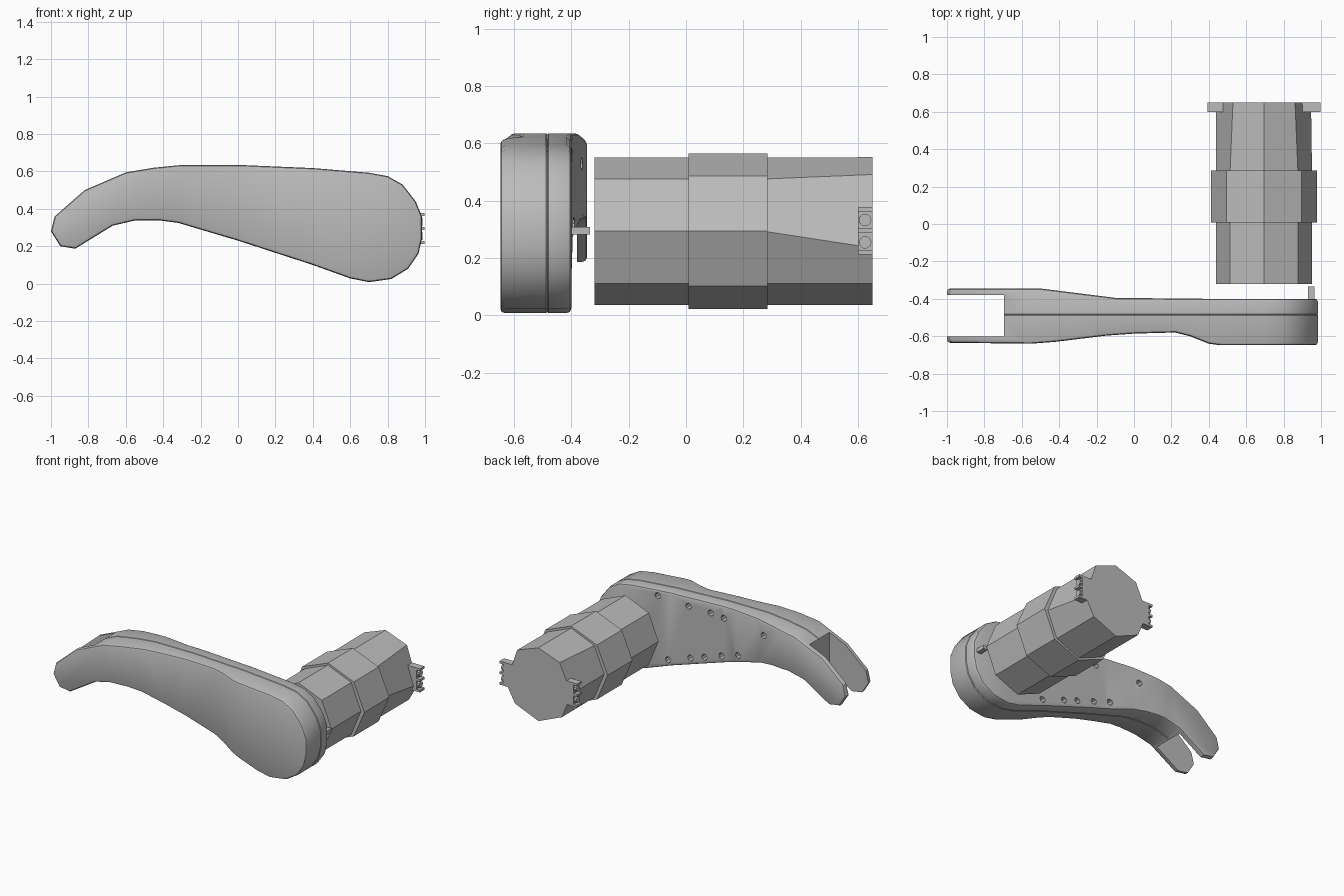
import bpy, bmesh
from math import radians, cos, sin
from mathutils import Matrix, Vector

cube = bpy.data.objects.get("Cube")
if cube:
    bpy.data.objects.remove(cube, do_unlink=True)

grey = bpy.data.materials.new("mid_grey")
grey.use_nodes = True
grey.diffuse_color = (0.5, 0.5, 0.5, 1)
grey.node_tree.nodes["Principled BSDF"].inputs["Base Color"].default_value = (0.5, 0.5, 0.5, 1)

HUB_X, HUB_Z, SEAM = 0.695, 0.294, -0.484


def finish(name, bm, smooth=28):
    bmesh.ops.recalc_face_normals(bm, faces=bm.faces)
    mesh = bpy.data.meshes.new(name)
    bm.to_mesh(mesh)
    bm.free()
    mesh.materials.append(grey)
    obj = bpy.data.objects.new(name, mesh)
    bpy.context.collection.objects.link(obj)
    activate(obj)
    if smooth:
        bpy.ops.object.shade_smooth_by_angle(angle=radians(smooth))
    return obj


def activate(obj):
    bpy.ops.object.select_all(action='DESELECT')
    obj.select_set(True)
    bpy.context.view_layer.objects.active = obj


def add_box(bm, lo, hi):
    lo, hi = Vector(lo), Vector(hi)
    mat = Matrix.Translation((lo + hi) / 2) @ Matrix.Diagonal((*(hi - lo), 1))
    bmesh.ops.create_cube(bm, size=1, matrix=mat)


def add_rod(bm, centre, radius, length, axis, sides=8):
    turn = Matrix.Rotation(radians(90), 4, 'X' if axis == 'Y' else 'Y')
    bmesh.ops.create_cone(bm, cap_ends=True, segments=sides, radius1=radius, radius2=radius,
                          depth=length, matrix=Matrix.Translation(centre) @ turn)


def cut(obj, bm):
    cutter = finish("cutter", bm, 0)
    cutter.hide_render = True
    activate(obj)
    mod = obj.modifiers.new("cut", 'BOOLEAN')
    mod.operation, mod.solver, mod.object = 'DIFFERENCE', 'EXACT', cutter
    bpy.ops.object.modifier_apply(modifier=mod.name)
    bpy.data.objects.remove(cutter, do_unlink=True)


def interp(table, x):
    for (x0, y0), (x1, y1) in zip(table, table[1:]):
        if x <= x1:
            return y0 + (y1 - y0) * (x - x0) / (x1 - x0)
    return table[-1][1]


# Curved arm: side outline, and the depth of each half along its length
outline = [(-1, .28), (-.98, .36), (-.82, .5), (-.6, .595), (-.45, .62), (-.3, .635), (0, .635),
           (.4, .618), (.7, .593), (.8, .575), (.88, .53), (.95, .44), (.983, .36), (.983, .24),
           (.965, .16), (.91, .08), (.82, .025), (.7, .008), (.6, .028), (.4, .1), (0, .23),
           (-.32, .325), (-.42, .338), (-.55, .338), (-.67, .31), (-.87, .187), (-.95, .2)]
front_depth = [(-1, -.635), (-.55, -.64), (-.42, -.63), (-.15, -.597), (0, -.586),
               (.22, -.58), (.3, -.6), (.4, -.64), (.46, -.648), (1, -.648)]
back_depth = [(-1, -.345), (-.5, -.345), (-.3, -.37), (-.1, -.395), (.4, -.4), (1, -.4)]


def arm_half(name, depth):
    bm = bmesh.new()
    face = bm.faces.new([bm.verts.new((x, 0, z)) for x, z in outline])
    grown = bmesh.ops.extrude_face_region(bm, geom=[face])
    for v in grown["geom"]:
        if isinstance(v, bmesh.types.BMVert):
            v.co.y = 1
    if not any(f.normal.y and abs(f.calc_center_median().y) < .01 for f in bm.faces):
        bm.faces.new([v for v in bm.verts if v.co.y == 0])
    for x, _ in depth[1:-1]:
        bmesh.ops.bisect_plane(bm, geom=bm.verts[:] + bm.edges[:] + bm.faces[:],
                               plane_co=(x, 0, 0), plane_no=(1, 0, 0), dist=1e-5)
    for v in bm.verts:
        v.co.y = interp(depth, v.co.x) if v.co.y > .5 else SEAM
    bmesh.ops.recalc_face_normals(bm, faces=bm.faces)
    rims = {True: [], False: []}
    for e in bm.edges:
        slopes = sorted(abs(f.normal.y) for f in e.link_faces)
        if len(slopes) == 2 and slopes[0] < .3 and slopes[1] > .7:
            rims[abs(e.verts[0].co.y - SEAM) < .01].append(e)
    for edges, size, steps in ((rims[False], .016, 2), (rims[True], .004, 1)):
        bmesh.ops.bevel(bm, geom=edges, offset=size, segments=steps, profile=.5, affect='EDGES')
    return finish(name, bm)


front_half = arm_half("arm_front_half", front_depth)
back_half = arm_half("arm_back_half", back_depth)

# Fork slot through the tip
for half in (front_half, back_half):
    slot = bmesh.new()
    add_box(slot, (-1.2, -.602, -.1), (-.695, -.38, .9))
    cut(half, slot)

# Screw holes in the back of the arm
holes = bmesh.new()
for x, z in [(.5, .57), (.26, .56), (.085, .56), (-.017, .55), (-.35, .53),
             (.42, .14), (.245, .2), (.135, .235), (0, .28), (-.13, .32)]:
    add_rod(holes, (x, -.4, z), .022, .1, 'Y')
cut(back_half, holes)


def ring(y, rx, rz=None, angles=range(0, 360, 45)):
    rz = rz or rx
    return [(HUB_X + rx * cos(radians(a)), y, HUB_Z + rz * sin(radians(a))) for a in angles]


def loft(name, rings, smooth=20):
    bm = bmesh.new()
    loops = [[bm.verts.new(p) for p in r] for r in rings]
    for a, b in zip(loops, loops[1:]):
        for i in range(len(a)):
            j = (i + 1) % len(a)
            bm.faces.new((a[i], a[j], b[j], b[i]))
    bm.faces.new(loops[0])
    bm.faces.new(loops[-1])
    return finish(name, bm, smooth)


# Round hub behind the arm, with a cross notch and a side slot
fine = range(0, 360, 20)
hub = loft("hub", [ring(-.478, .288, .29, fine), ring(-.472, .293, .294, fine),
                   ring(-.326, .293, .294, fine), ring(-.315, .283, .284, fine)], 28)
notches = bmesh.new()
add_box(notches, (.3, -.335, .195), (1.1, -.3, .39))
add_box(notches, (.945, -.458, .264), (1.1, -.33, .325))
cut(hub, notches)
bar = bmesh.new()
add_box(bar, (.93, -.458, .282), (.965, -.335, .308))
finish("hub_slot_bar", bar, 0)

# Faceted handle with its collar and slightly uneven rear section
loft("handle_front", [ring(-.32, .257), ring(.02, .257)])
loft("handle_collar", [ring(.008, .284, .271), ring(.285, .284, .271)])
end_angles = (-13, 50, 90, 130, 180, 225, 270, 315)
loft("handle_rear", [ring(.27, .257), ring(.65, .258, .258, end_angles)])

# Toothed lugs on both sides of the handle end
for name, side in (("left_lug", 1), ("right_lug", -1)):
    lug = bmesh.new()

    def block(x0, x1, z0, z1):
        a, b = sorted((HUB_X + side * x0, HUB_X + side * x1))
        add_box(lug, (a, .6, z0), (b, .65, z1))

    block(.2, .275, .212, .378)
    for z in (.22, .295, .37):
        block(.27, .302, z - .008, z + .008)
    for z in (.255, .333):
        add_rod(lug, (HUB_X + side * .275, .625, z), .022, .035, 'X', 10)
    finish(name, lug, 0)
